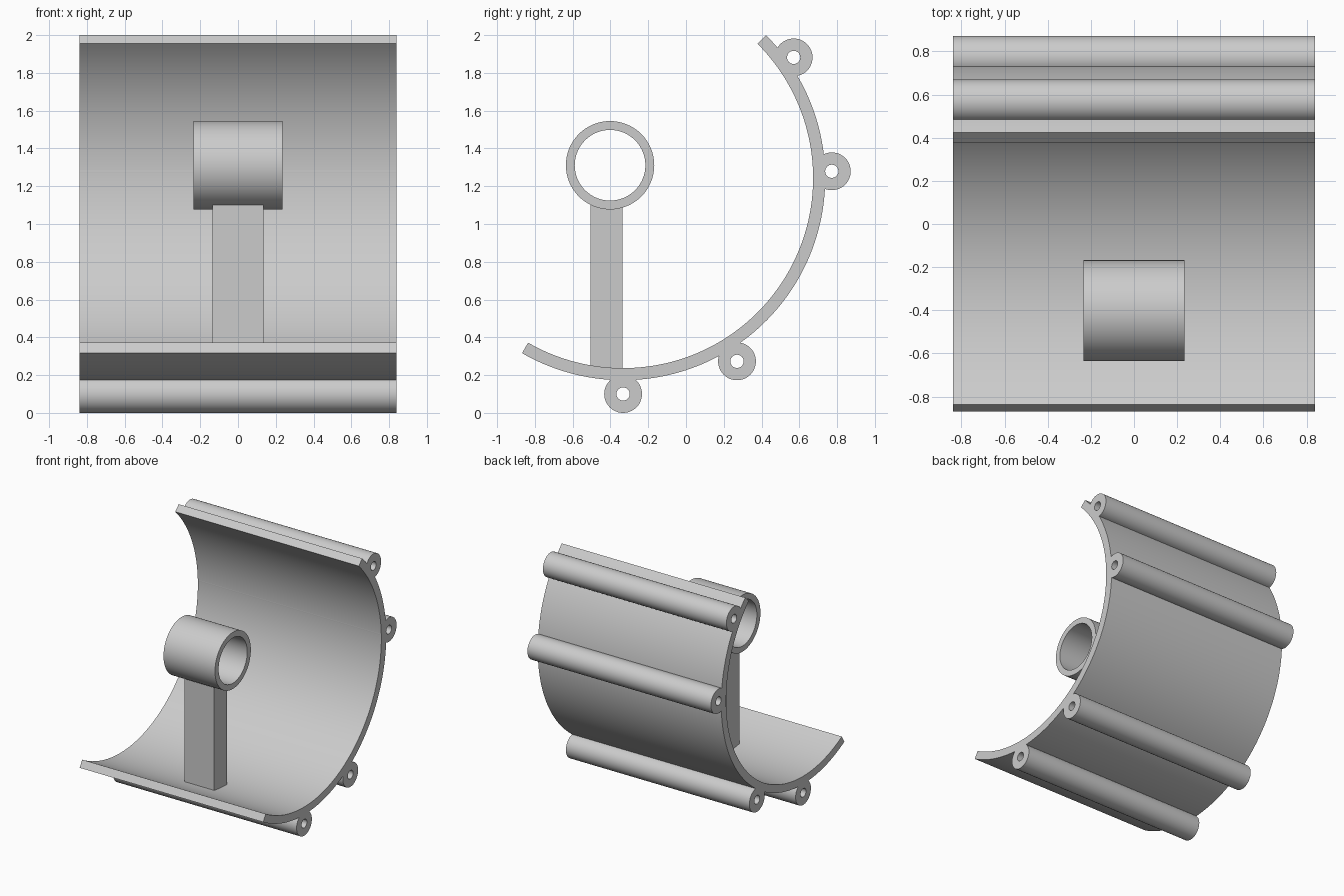
import bpy
import bmesh
from math import sin, cos, radians, pi

cube = bpy.data.objects.get("Cube")
if cube:
    bpy.data.objects.remove(cube, do_unlink=True)

grey = bpy.data.materials.new("light grey")
grey.use_nodes = True
colour = (0.6, 0.6, 0.6, 1)
grey.diffuse_color = colour
grey.node_tree.nodes["Principled BSDF"].inputs["Base Color"].default_value = colour


def ring_sweep(name, centre, outer, inner, half_width, start=0, end=360, steps=64):
    """Hollow tube, or an open arc of one, running along x."""
    closed = end - start == 360
    bm = bmesh.new()
    sections = []
    for i in range(steps if closed else steps + 1):
        a = radians(start + (end - start) * i / steps)
        sections.append([
            bm.verts.new((x, centre[0] + r * cos(a), centre[1] + r * sin(a)))
            for x, r in ((-half_width, outer), (half_width, outer),
                         (half_width, inner), (-half_width, inner))])
    count = len(sections)
    for i in range(count if closed else count - 1):
        a, b = sections[i], sections[(i + 1) % count]
        for j in range(4):
            k = (j + 1) % 4
            bm.faces.new((a[j], a[k], b[k], b[j]))
    if not closed:
        bm.faces.new(sections[0])
        bm.faces.new(sections[-1])
    return finish(name, bm)


def finish(name, bm):
    bmesh.ops.recalc_face_normals(bm, faces=bm.faces)
    mesh = bpy.data.meshes.new(name)
    bm.to_mesh(mesh)
    bm.free()
    mesh.materials.append(grey)
    obj = bpy.data.objects.new(name, mesh)
    bpy.context.collection.objects.link(obj)
    bpy.ops.object.select_all(action="DESELECT")
    obj.select_set(True)
    bpy.context.view_layer.objects.active = obj
    bpy.ops.object.shade_smooth_by_angle(angle=radians(30))
    return obj


# Curved shell, open towards the front
ring_sweep("curved_shell", (-0.333, 1.243), 1.07, 1.006, 0.838, -120, 45, 96)

# Hinge tubes along the outside of the shell
tubes = {
    "upper_tube": (0.57, 1.882),
    "rear_tube": (0.772, 1.279),
    "lower_rear_tube": (0.27, 0.273),
    "bottom_tube": (-0.333, 0.1),
}
for name, centre in tubes.items():
    ring_sweep(name, centre, 0.1, 0.035, 0.838, steps=48)

# Holder ring on its post
ring_sweep("holder_ring", (-0.402, 1.311), 0.234, 0.187, 0.235)

bm = bmesh.new()
bmesh.ops.create_cube(bm, size=1)
bmesh.ops.scale(bm, vec=(0.27, 0.168, 0.89), verts=bm.verts)
bmesh.ops.translate(bm, vec=(0, -0.421, 0.655), verts=bm.verts)
finish("support_post", bm)
